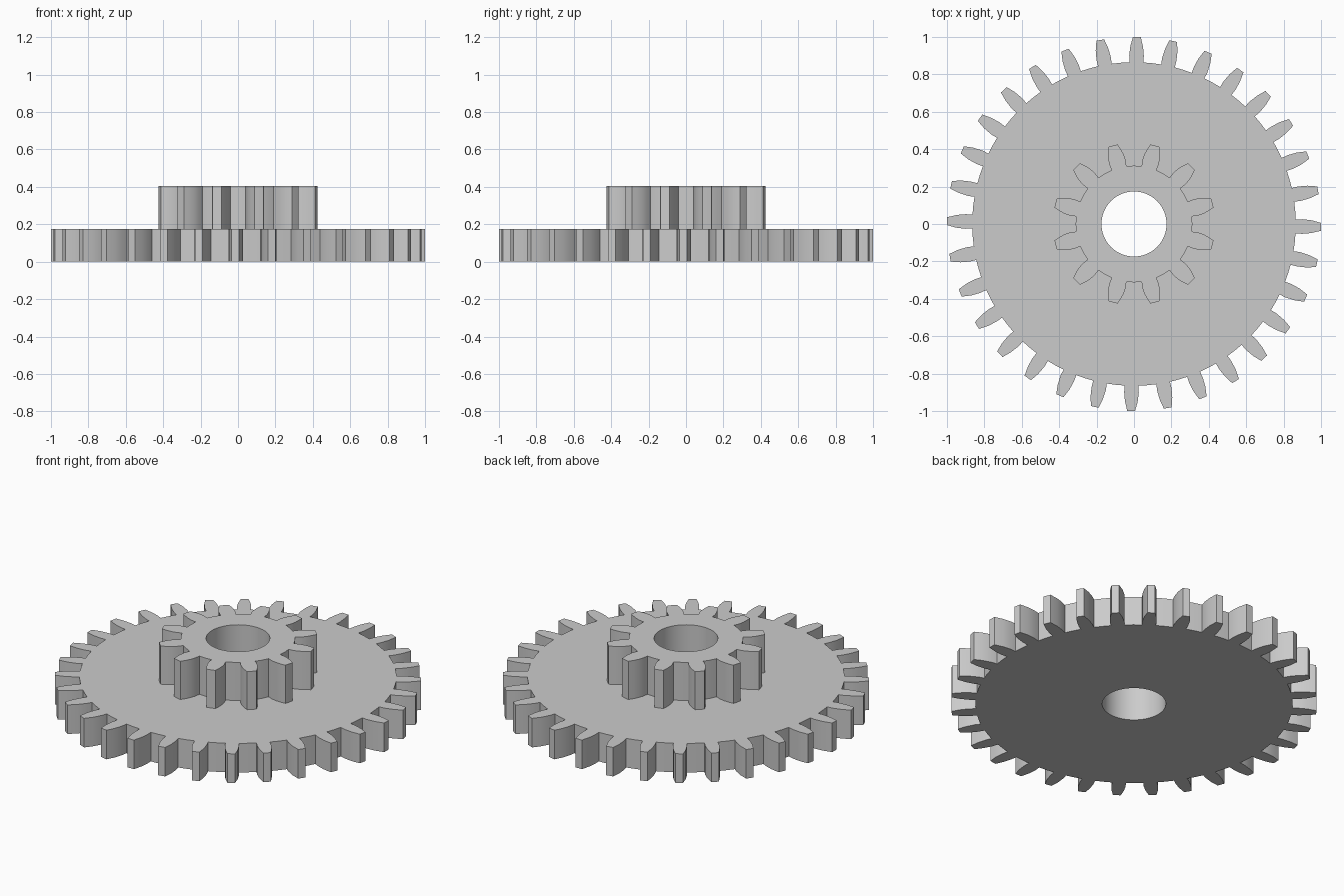
import bpy, bmesh, math

if "Cube" in bpy.data.objects:
    bpy.data.objects.remove(bpy.data.objects["Cube"])

grey = bpy.data.materials.new("light_grey")
grey.diffuse_color = (0.6, 0.6, 0.6, 1)
grey.use_nodes = True
grey.node_tree.nodes["Principled BSDF"].inputs["Base Color"].default_value = grey.diffuse_color


def gear_outline(teeth, phase, flank):
    """Closed outline; flank lists (radius, half width) from root to tip."""
    pts = []
    root_r, tip_r = flank[0][0], flank[-1][0]
    step = 2 * math.pi / teeth
    for i in range(teeth):
        centre = math.radians(phase) + i * step
        tooth = [(r, -math.asin(w / r)) for r, w in flank]
        tooth += [(tip_r, 0)] + [(r, -a) for r, a in reversed(tooth)]
        tooth.append((root_r, step / 2))          # middle of the gap
        pts += [(r * math.cos(centre + a), r * math.sin(centre + a)) for r, a in tooth]
    return pts


def circle(radius, n):
    return [(radius * math.cos(2 * math.pi * i / n),
             radius * math.sin(2 * math.pi * i / n)) for i in range(n)]


bm = bmesh.new()


def ring(points, z):
    verts = [bm.verts.new((x, y, z)) for x, y in points]
    for i, v in enumerate(verts):
        bm.edges.new((verts[i - 1], v))
    return verts


def wall(a, b):
    for i in range(len(a)):
        bm.faces.new((a[i - 1], a[i], b[i], b[i - 1]))


def cap(outer, inner):
    edges = [bm.edges.get((r[i - 1], r[i])) for r in (outer, inner) for i in range(len(r))]
    bmesh.ops.triangle_fill(bm, edges=edges, use_beauty=True, normal=(0, 0, 1))


# Outlines: large wheel, small pinion, shaft bore
wheel = gear_outline(32, -0.86, [(0.865, 0.037), (0.90, 0.039), (0.95, 0.034), (1.0, 0.021)])
pinion = gear_outline(12, 15, [(0.312, 0.041), (0.345, 0.045), (0.375, 0.043),
                               (0.405, 0.036), (0.434, 0.026)])
bore = circle(0.174, 64)

wheel_low, wheel_high = ring(wheel, 0), ring(wheel, 0.175)
pinion_low, pinion_high = ring(pinion, 0.175), ring(pinion, 0.405)
bore_low, bore_high = ring(bore, 0), ring(bore, 0.405)

# Flat faces first, then the upright walls
cap(wheel_low, bore_low)
cap(wheel_high, pinion_low)
cap(pinion_high, bore_high)
wall(wheel_low, wheel_high)
wall(pinion_low, pinion_high)
wall(bore_low, bore_high)
bmesh.ops.recalc_face_normals(bm, faces=bm.faces[:])

mesh = bpy.data.meshes.new("stepped_gear")
bm.to_mesh(mesh)
bm.free()
mesh.materials.append(grey)
gear = bpy.data.objects.new("stepped_gear", mesh)
bpy.context.collection.objects.link(gear)
bpy.context.view_layer.objects.active = gear
gear.select_set(True)
bpy.ops.object.shade_smooth_by_angle(angle=math.radians(25))
